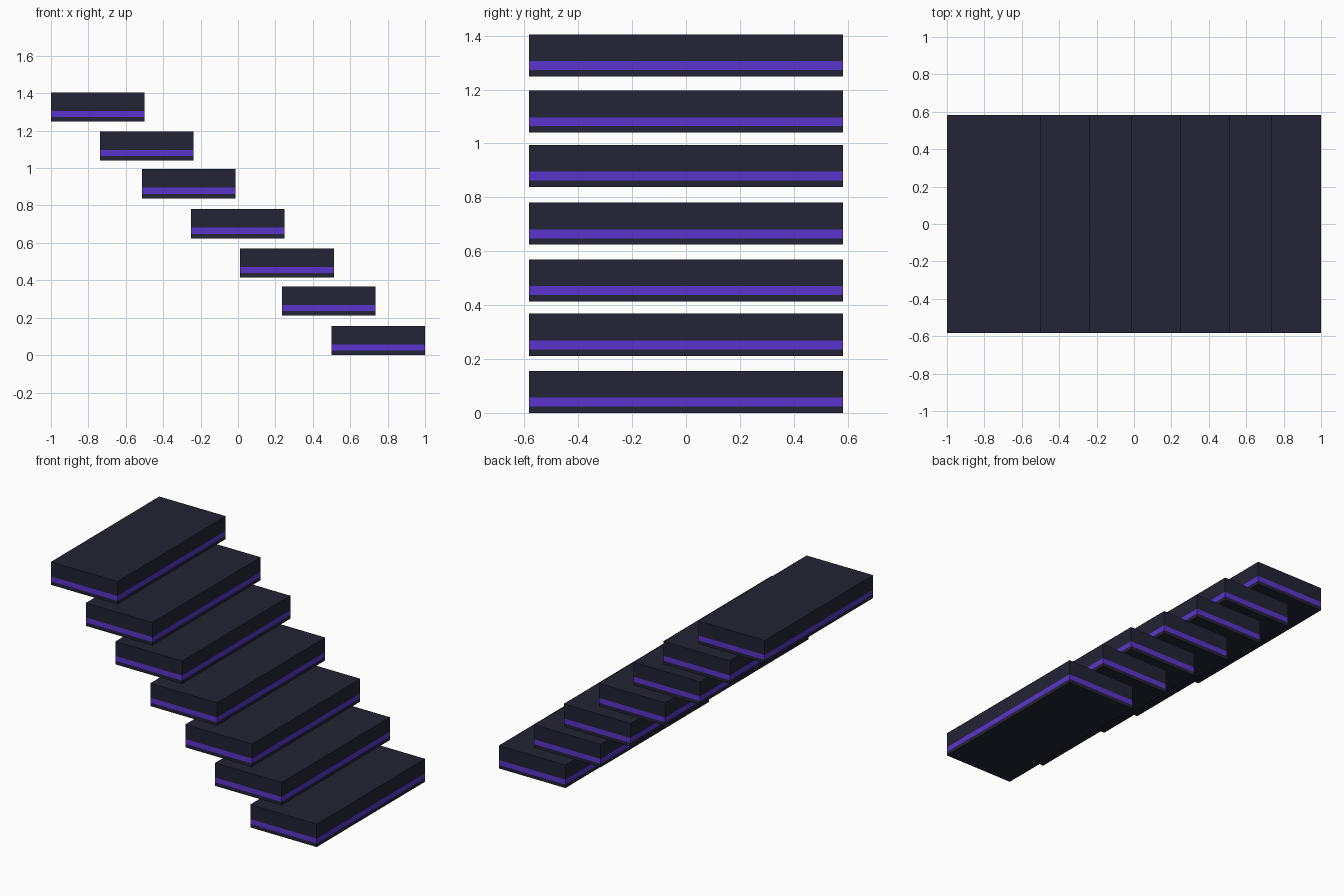
import bpy, bmesh

if "Cube" in bpy.data.objects:
    bpy.data.objects.remove(bpy.data.objects["Cube"])


def material(name, rgb):
    m = bpy.data.materials.new(name)
    m.diffuse_color = (*rgb, 1.0)
    m.use_nodes = True
    m.node_tree.nodes["Principled BSDF"].inputs["Base Color"].default_value = m.diffuse_color
    return m


dark = material("dark_slate", (0.0168, 0.0168, 0.035))
violet = material("violet_strip", (0.100, 0.036, 0.61))

WIDTH, HALF_DEPTH, HEIGHT = 0.5, 0.582, 0.156
BAND = (0.024, 0.057)  # strip heights above the underside of a step


def step(name, x0, z0):
    """One floating slab with a flush coloured strip round its sides."""
    bm = bmesh.new()
    bmesh.ops.create_cube(bm, size=1)
    for v in bm.verts:
        v.co.x = x0 + (v.co.x + 0.5) * WIDTH
        v.co.y *= 2 * HALF_DEPTH
        v.co.z = z0 + (v.co.z + 0.5) * HEIGHT
    # cut the strip edges into the sides
    for h in BAND:
        bmesh.ops.bisect_plane(bm, geom=bm.verts[:] + bm.edges[:] + bm.faces[:],
                               plane_co=(0, 0, z0 + h), plane_no=(0, 0, 1))
    for f in bm.faces:
        h = f.calc_center_median().z - z0
        f.material_index = 1 if BAND[0] + 0.001 < h < BAND[1] - 0.001 else 0
    bmesh.ops.recalc_face_normals(bm, faces=bm.faces[:])
    mesh = bpy.data.meshes.new(name)
    mesh.materials.append(dark)
    mesh.materials.append(violet)
    bm.to_mesh(mesh)
    bm.free()
    bpy.context.collection.objects.link(bpy.data.objects.new(name, mesh))


# left edge and underside of each step, from lowest to highest
STEPS = [(0.5, 0.0), (0.235, 0.212), (0.012, 0.414), (-0.251, 0.624),
         (-0.514, 0.838), (-0.737, 1.04), (-1.0, 1.249)]
for i, (x, z) in enumerate(STEPS, 1):
    step(f"step_{i}", x, z)
